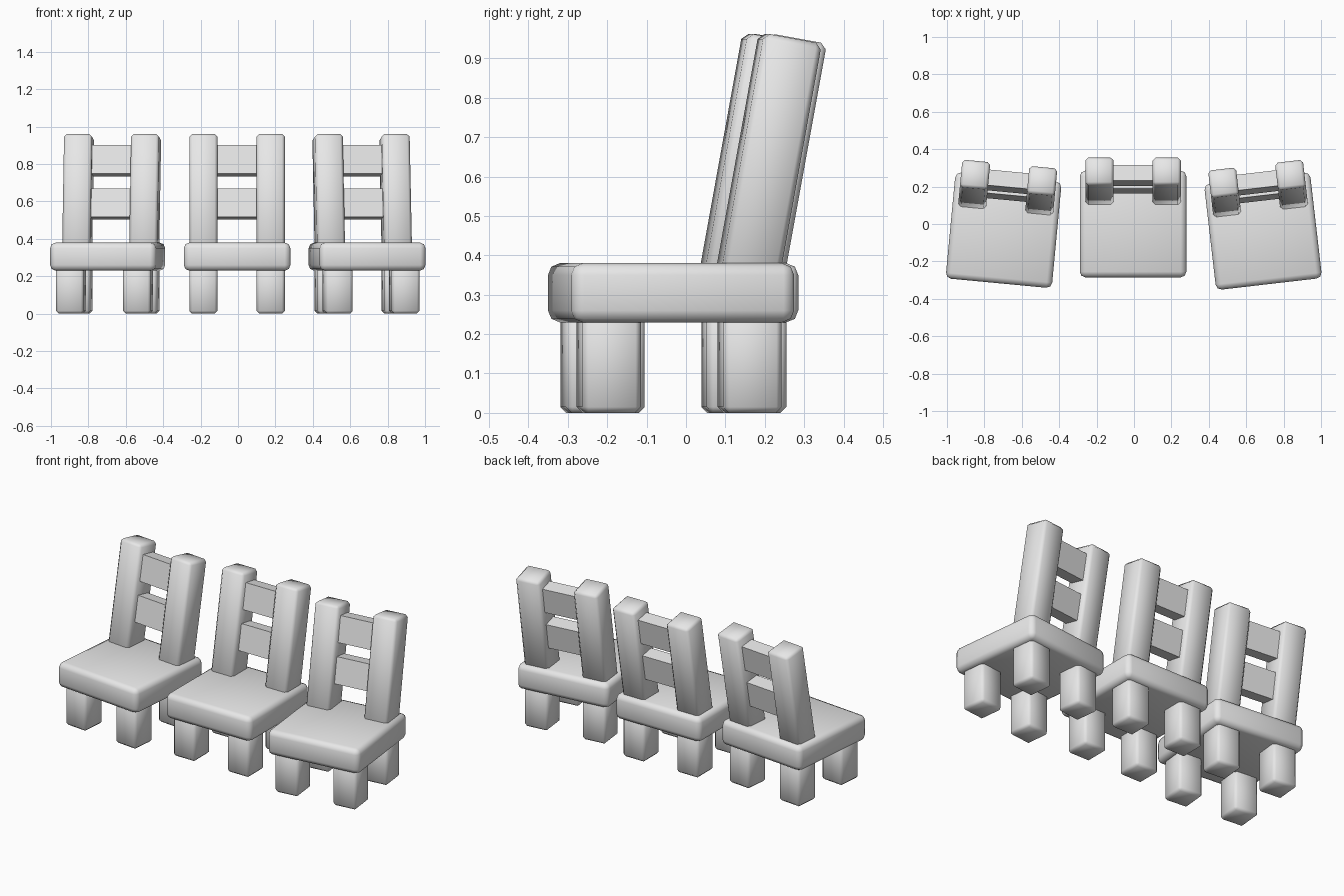
import bpy
import math
from mathutils import Matrix

if "Cube" in bpy.data.objects:
    bpy.data.objects.remove(bpy.data.objects["Cube"], do_unlink=True)

grey = bpy.data.materials.new("plain_grey")
grey.use_nodes = True
grey.diffuse_color = (0.8, 0.8, 0.8, 1)
grey.node_tree.nodes["Principled BSDF"].inputs["Base Color"].default_value = (0.8, 0.8, 0.8, 1)

LEAN = math.radians(-10.3)   # backrest leans towards +y
LEG_X = LEG_Y = 0.18
SEAT_TOP = 0.38


def block(name, size, matrix, bevel=0.0, segments=1):
    """Box with rounded edges, placed by a matrix."""
    bpy.ops.mesh.primitive_cube_add(size=1)
    ob = bpy.context.object
    ob.name = name
    ob.data.transform(Matrix.Diagonal((*size, 1)))
    ob.matrix_world = matrix
    ob.data.materials.append(grey)
    if bevel:
        mod = ob.modifiers.new("rounded_edges", "BEVEL")
        mod.width = bevel
        mod.segments = segments
        bpy.ops.object.modifier_apply(modifier=mod.name)
        bpy.ops.object.shade_smooth_by_angle(angle=math.radians(50))
    return ob


def chair(label, x, y, turn):
    base = Matrix.Translation((x, y, 0)) @ Matrix.Rotation(math.radians(turn), 4, "Z")
    # Backrest frame starts at the top of the seat, above the back legs
    back = base @ Matrix.Translation((0, LEG_Y, SEAT_TOP)) @ Matrix.Rotation(LEAN, 4, "X")

    # Seat
    block(label + "_seat", (0.57, 0.57, 0.15),
          base @ Matrix.Translation((0, 0, 0.305)), 0.03, 2)

    for side, sx in (("left", 1), ("right", -1)):
        # Legs
        for end, sy in (("front", -1), ("back", 1)):
            block(f"{label}_{end}_{side}_leg", (0.15, 0.15, 0.27),
                  base @ Matrix.Translation((sx * LEG_X, sy * LEG_Y, 0.135)), 0.015)
        # Back posts
        block(f"{label}_{side}_back_post", (0.15, 0.15, 0.65),
              back @ Matrix.Translation((sx * LEG_X, 0, 0.255)), 0.015)

    # Back slats
    for part, height in (("lower", 0.21), ("upper", 0.445)):
        block(f"{label}_{part}_slat", (0.30, 0.085, 0.155),
              back @ Matrix.Translation((0, 0, height)))


chair("right_chair", -0.697, -0.033, -5.4)
chair("middle_chair", -0.005, 0, 0)
chair("left_chair", 0.69, -0.038, 6.6)
